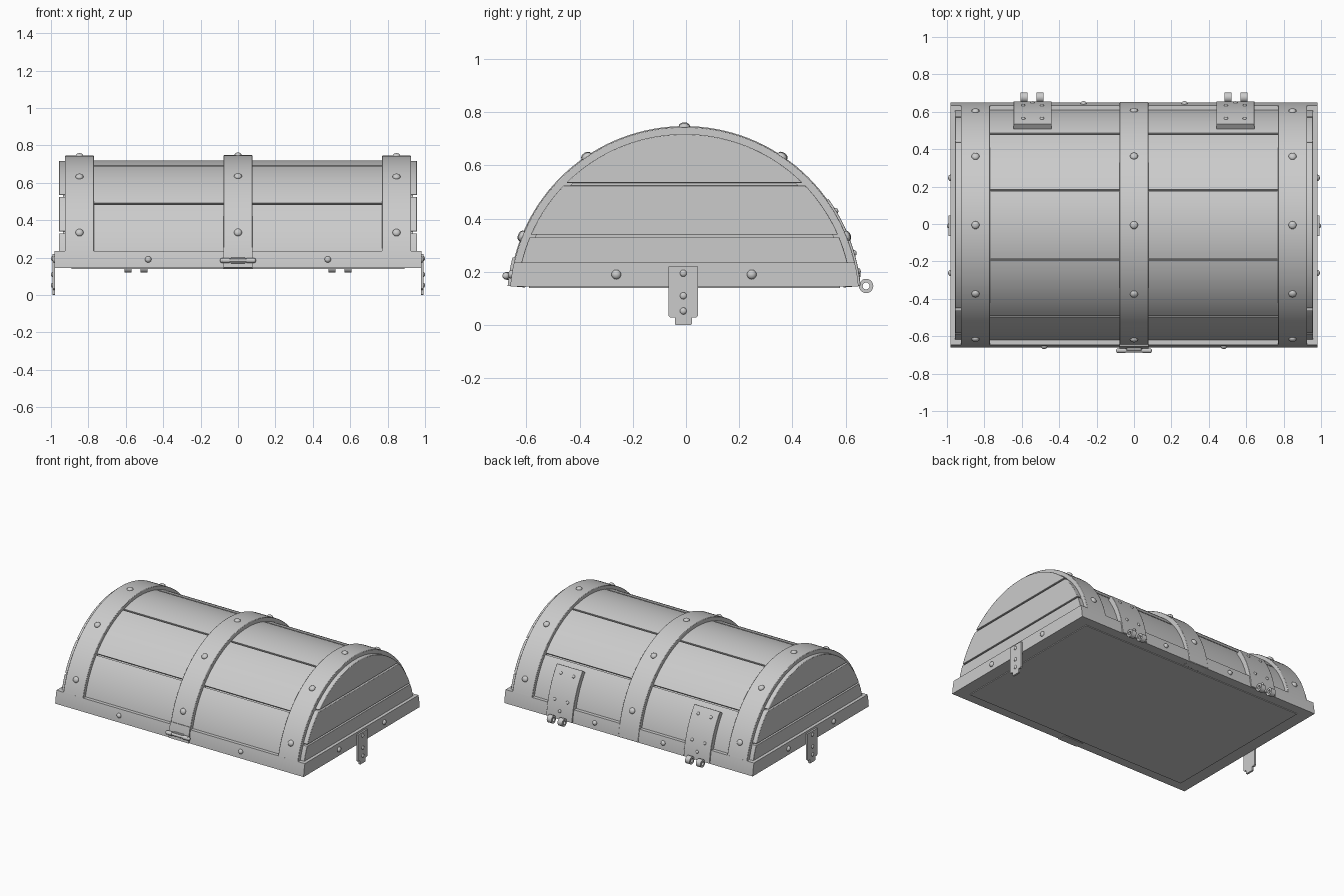
import bpy, bmesh, math
from mathutils import Matrix, Vector

cube = bpy.data.objects.get("Cube")
if cube:
    bpy.data.objects.remove(cube, do_unlink=True)

GREY = (0.6, 0.6, 0.6, 1)
mat = bpy.data.materials.new("plain grey")
mat.use_nodes = True
mat.diffuse_color = GREY
mat.node_tree.nodes["Principled BSDF"].inputs["Base Color"].default_value = GREY

CY, CZ = -0.006, 0.088            # axis of the barrel lid
R_BAND, R_WOOD, R_CORE = 0.657, 0.632, 0.612
BASE, LIP = 0.145, 0.235          # bottom and top of the rim
parts = []


def finish(name, bm, bevel=0):
    bmesh.ops.recalc_face_normals(bm, faces=bm.faces)
    me = bpy.data.meshes.new(name)
    bm.to_mesh(me)
    bm.free()
    me.materials.append(mat)
    ob = bpy.data.objects.new(name, me)
    bpy.context.collection.objects.link(ob)
    if bevel:
        mod = ob.modifiers.new("soft edges", 'BEVEL')
        mod.width, mod.segments = bevel, 2
        mod.limit_method, mod.angle_limit = 'ANGLE', math.radians(40)
    parts.append(ob)
    return ob


def prism(name, pts, x0, x1, bevel=0):
    """Extrude a (y, z) outline along x."""
    bm = bmesh.new()
    face = bm.faces.new([bm.verts.new((x0, y, z)) for y, z in pts])
    out = bmesh.ops.extrude_face_region(bm, geom=[face])["geom"]
    verts = [g for g in out if isinstance(g, bmesh.types.BMVert)]
    bmesh.ops.translate(bm, verts=verts, vec=(x1 - x0, 0, 0))
    return finish(name, bm, bevel)


def rect(y0, y1, z0, z1):
    return [(y0, z0), (y1, z0), (y1, z1), (y0, z1)]


def slab(r, z0, z1, n=40):
    """Outline of the disc of radius r between two heights."""
    a0 = math.acos(min(1, (z1 - CZ) / r))
    a1 = math.acos((z0 - CZ) / r)
    side = [a0 + (a1 - a0) * i / n for i in range(n + 1)]
    right = [(CY + r * math.sin(a), CZ + r * math.cos(a)) for a in side]
    left = [(2 * CY - y, z) for y, z in right]
    if a0 < 1e-4:
        left = left[1:]
    return right + left[::-1]


def arc(name, r0, r1, x0, x1, a0, a1, n, cy=CY, cz=CZ, bevel=0):
    """Curved strip about an x axis; angles in degrees from straight up."""
    bm = bmesh.new()
    closed = a1 - a0 >= 360
    rows = []
    for i in range(n if closed else n + 1):
        a = math.radians(a0 + (a1 - a0) * i / n)
        rows.append([bm.verts.new((x, cy + r * math.sin(a), cz + r * math.cos(a)))
                     for x, r in ((x0, r0), (x1, r0), (x1, r1), (x0, r1))])
    pairs = list(zip(rows, rows[1:] + rows[:1])) if closed else list(zip(rows, rows[1:]))
    for p, q in pairs:
        for k in range(4):
            m = (k + 1) % 4
            bm.faces.new((p[k], p[m], q[m], q[k]))
    if not closed:
        bm.faces.new(rows[0])
        bm.faces.new(rows[-1])
    return finish(name, bm, bevel)


def rivet(name, pos, normal, r=0.021, h=0.014):
    bm = bmesh.new()
    turn = Vector(normal).to_track_quat('Z', 'Y').to_matrix().to_4x4()
    bmesh.ops.create_uvsphere(bm, u_segments=14, v_segments=8, radius=1,
                              matrix=Matrix.Translation(pos) @ turn @ Matrix.Diagonal((r, r, h, 1)))
    return finish(name, bm)


def arc_rivet(name, x, deg, r=0.021, h=0.014, radius=R_BAND):
    a = math.radians(deg)
    n = Vector((0, math.sin(a), math.cos(a)))
    return rivet(name, Vector((x, CY, CZ)) + n * radius, n, r, h)


# Rim, underside and inner core
prism("rim", slab(R_BAND, BASE, LIP, 6), -0.98, 0.98)
prism("bottom_panel", rect(CY - 0.585, CY + 0.585, 0.14, 0.16), -0.89, 0.89)
prism("lid_core", slab(R_CORE, 0.2, CZ + R_CORE), -0.935, 0.935)

# Long curved planks
cuts = [-80, -50.6, -17, 17, 50.6, 80]
for a, b in zip(cuts, cuts[1:]):
    arc("lid_plank", 0.59, R_WOOD, -0.925, 0.925, a + 0.5, b - 0.5, 14)

# Flat planks on both ends
heights = [LIP - 0.01, 0.335, 0.53, CZ + R_WOOD - 0.002]
for s in (-1, 1):
    for i, (a, b) in enumerate(zip(heights, heights[1:])):
        top = b if i == 2 else b - 0.005
        prism("end_plank", slab(R_WOOD - 0.002, a + 0.005, top), s * 0.9, s * 0.957, 0.003)

# Metal bands and their rivets
for x, r, end in ((-0.8475, R_BAND, 78), (0, R_BAND + 0.003, 84.9), (0.8475, R_BAND, 78)):
    arc("band", 0.6, r, x - 0.078, x + 0.078, -end, end, 64, bevel=0.003)
    for deg in (-68, -34, 0, 34, 68):
        arc_rivet("band_rivet", x, deg, radius=r)

# Rim rivets on all four sides
for s in (-1, 1):
    arc_rivet("front_rim_rivet", s * 0.48, -81, 0.017)
    arc_rivet("back_rim_rivet", s * 0.27, 81, 0.017)
    for y in (-0.262, 0.247):
        rivet("end_rim_rivet", (s * 0.98, y, 0.19), (s, 0, 0), 0.018)

# Hanging tabs on the ends
for s in (-1, 1):
    prism("end_tab", [(-0.065, 0.22), (-0.065, 0.035), (-0.058, 0.028), (-0.042, 0.028),
                      (-0.042, 0.004), (-0.038, 0), (0.018, 0), (0.022, 0.004),
                      (0.022, 0.028), (0.038, 0.028), (0.045, 0.035), (0.045, 0.22)],
          s * 0.979, s * 0.992)
    for z in (0.195, 0.11, 0.053):
        rivet("tab_rivet", (s * 0.992, -0.01, z), (s, 0, 0), 0.013, 0.008)

# Hinges on the back
for s in (-1, 1):
    x = s * 0.542
    arc("hinge_plate", 0.625, 0.665, x - 0.102, x + 0.102, 54.5, 84.8, 12, bevel=0.002)
    for dx in (-0.05, 0.05):
        for deg in (59, 74):
            arc_rivet("hinge_rivet", x + dx, deg, 0.011, 0.008, 0.665)
    arc_rivet("hinge_rivet", x, 80, 0.011, 0.008, 0.665)
    for lug in (0.503, 0.588):
        arc("hinge_loop", 0.013, 0.027, s * lug - 0.018, s * lug + 0.018,
            0, 360, 20, 0.677, 0.147)

# Clasp mount on the front
arc("clasp_plate", 0.64, 0.667, -0.078, 0.078, -84.9, -75.5, 6)
arc("clasp_bar", 0.002, 0.009, -0.085, 0.085, 0, 360, 14, -0.677, 0.185)
for s in (-1, 1):
    arc("clasp_knuckle", 0.003, 0.014, s * 0.045, s * 0.08, 0, 360, 16, -0.676, 0.185)
    rivet("clasp_pin_head", (s * 0.085, -0.677, 0.185), (s, 0, 0), 0.013, 0.011)
prism("clasp_tongue", rect(-0.676, -0.655, 0.17, 0.2), -0.04, 0.04, 0.003)

# Smooth shading with sharp creases
bpy.ops.object.select_all(action='DESELECT')
for ob in parts:
    ob.select_set(True)
bpy.context.view_layer.objects.active = parts[0]
bpy.ops.object.shade_smooth_by_angle(angle=math.radians(35))
